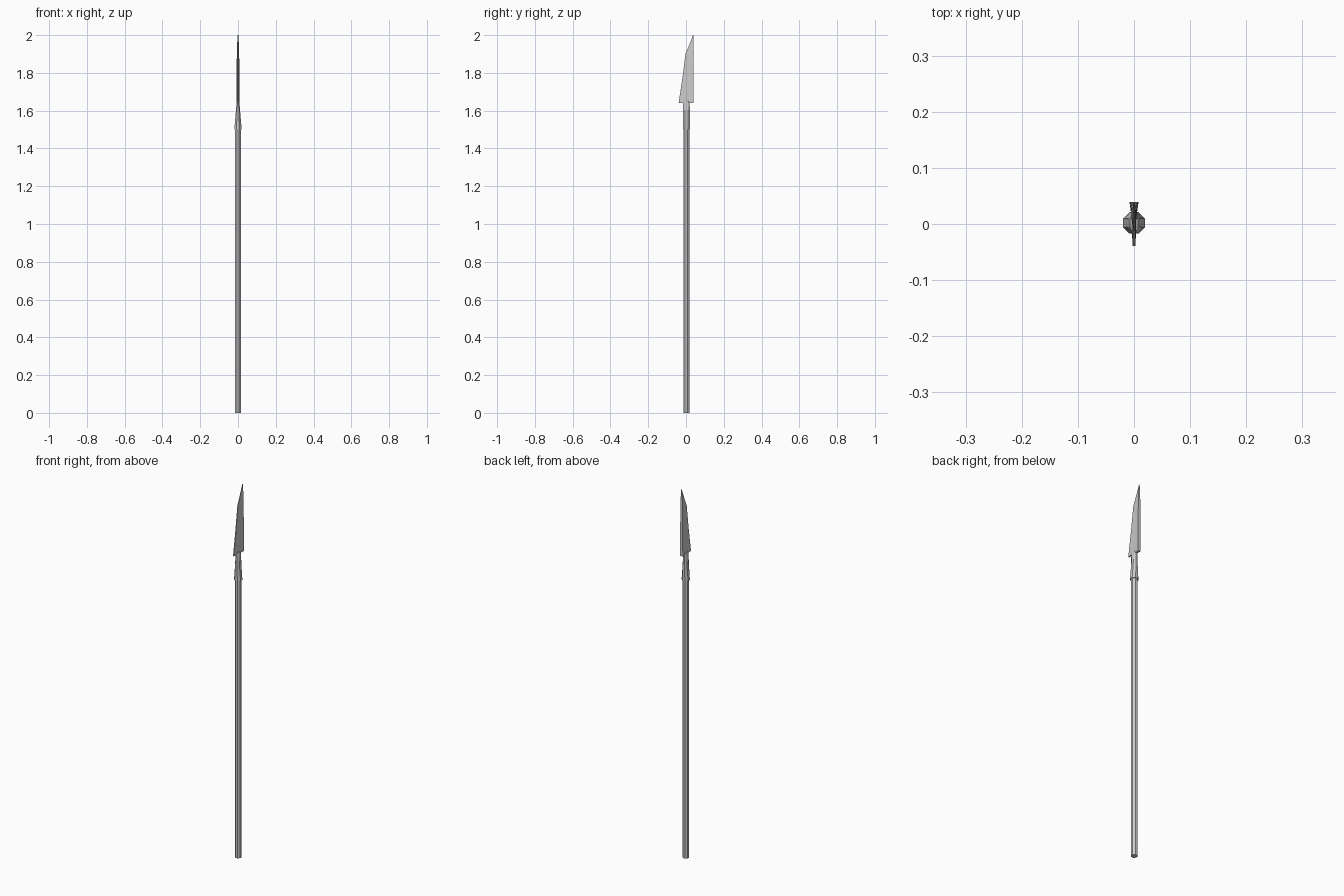
import bpy, bmesh, math

if "Cube" in bpy.data.objects:
    bpy.data.objects.remove(bpy.data.objects["Cube"])

CY = 0.002   # shaft axis, slightly off the blade's middle


def loft(name, rings, angle=30):
    """Skin a stack of equal-length point rings and cap both ends."""
    bm = bmesh.new()
    loops = [[bm.verts.new(p) for p in r] for r in rings]
    n = len(loops[0])
    for a, b in zip(loops, loops[1:]):
        for i in range(n):
            j = (i + 1) % n
            bm.faces.new((a[i], a[j], b[j], b[i]))
    bm.faces.new(loops[0][::-1])
    bm.faces.new(loops[-1])
    bmesh.ops.recalc_face_normals(bm, faces=bm.faces)
    me = bpy.data.meshes.new(name)
    bm.to_mesh(me)
    bm.free()
    ob = bpy.data.objects.new(name, me)
    bpy.context.collection.objects.link(ob)
    me.shade_smooth()
    bpy.context.view_layer.objects.active = ob
    ob.select_set(True)
    bpy.ops.object.shade_smooth_by_angle(angle=math.radians(angle))
    ob.select_set(False)
    return ob


def octagon(rx, ry, z):
    k = 1 / math.cos(math.pi / 8)   # flats sit at rx, ry
    return [(rx * k * math.cos(a), CY + ry * k * math.sin(a), z)
            for a in (math.pi / 8 + i * math.pi / 4 for i in range(8))]


# wooden pole
loft("shaft", [octagon(0.0155, 0.0155, z) for z in (0, 1.52)])

# socket: round at the pole, flattened towards the blade
loft("socket", [octagon(0.0195, 0.019, 1.5), octagon(0.0165, 0.019, 1.535),
                octagon(0.007, 0.0175, 1.65)])


# single-edged blade: thick back at +y, slightly hollow sides, thin edge at -y
def blade_ring(y_edge, z, thick):
    y_back = 0.039
    prof = [(0, 0.0025), (0.45, 0.0042), (0.8, 0.0058), (1, 0.008)]
    pts = [(w * thick, y_edge + t * (y_back - y_edge), z) for t, w in prof]
    return pts + [(-x, y, z) for x, y, z in reversed(pts)]


loft("blade", [blade_ring(-0.039, 1.64, 1), blade_ring(-0.018, 1.78, 0.93),
               blade_ring(-0.003, 1.9, 0.8), blade_ring(0.018, 1.95, 0.6),
               blade_ring(0.037, 2.0, 0.25)])
